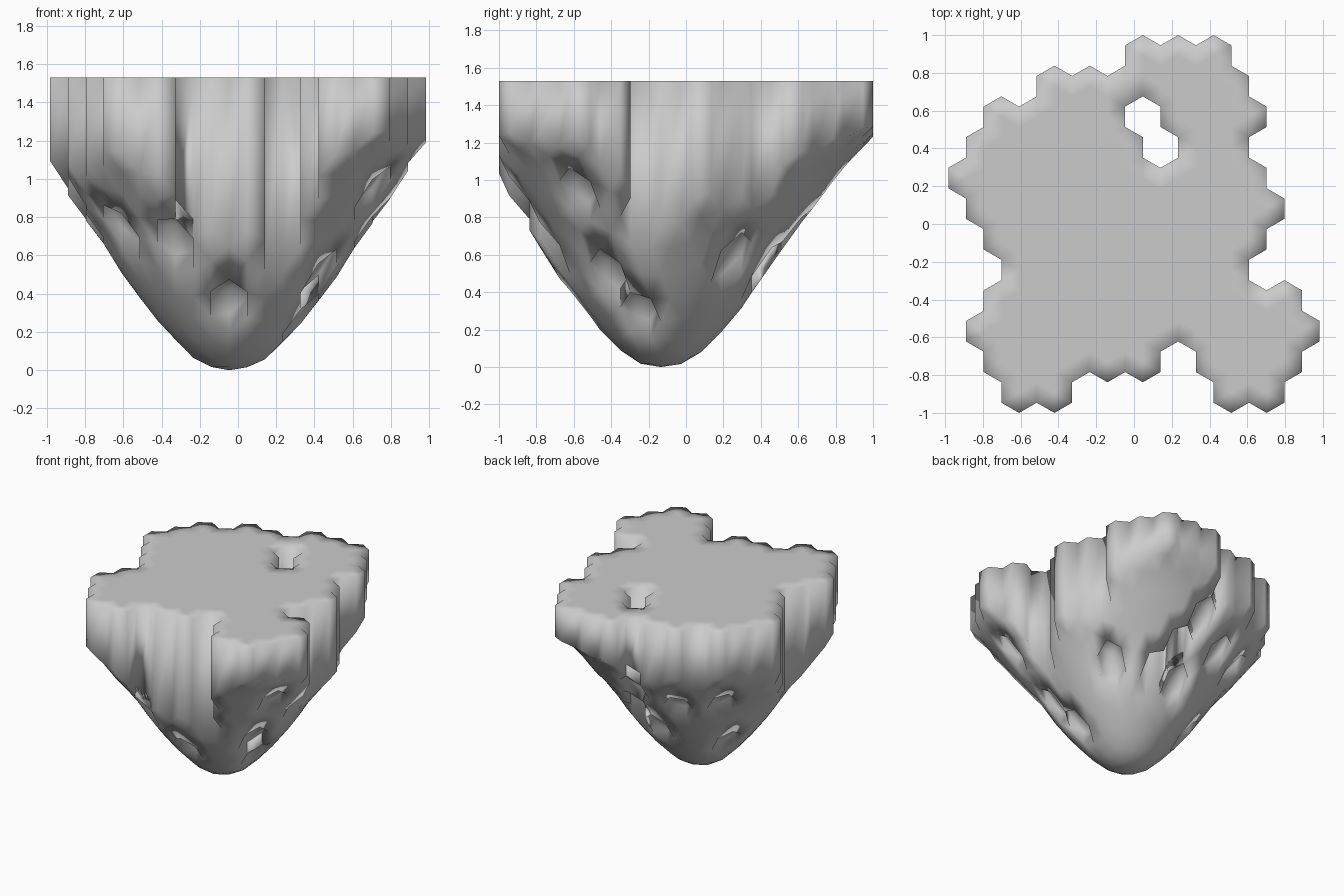
import bpy, bmesh
from math import cos, sin, radians, hypot, sqrt

if "Cube" in bpy.data.objects:
    bpy.data.objects.remove(bpy.data.objects["Cube"])

S = 2 / 18.5            # hexagon side
W = S * sqrt(3)         # hexagon width
TOP = 1.53
DENT = 0.10
TIP = (-0.04, -0.13)

# column range of filled hexagons per row, from back to front
ROWS = [[(0, 2)], [(-3, 2)], [(-4, 3)], [(-5, 2)], [(-5, 3)], [(-5, 3)],
        [(-4, 3)], [(-4, 2)], [(-4, 4)], [(-5, 4)], [(-4, 0), (2, 4)],
        [(-4, -3), (2, 3)]]
HOLES = {(2, 0), (3, 0)}
PITS = {(9, -1), (10, -2), (9, -4), (9, 3), (8, 2), (7, 1), (4, 2),
        (3, -4), (5, -3), (2, -2), (3, -1), (1, -1)}
# underside height by distance from the tip
PROFILE = [(0, 0), (.12, .02), (.2, .07), (.33, .2), (.43, .32), (.55, .48),
           (.7, .72), (.83, .87), (.98, 1.08), (1.13, 1.23), (1.5, 1.45)]


def under(x, y):
    r = hypot(x - TIP[0], y - TIP[1])
    for (a, p), (b, q) in zip(PROFILE, PROFILE[1:]):
        if r <= b:
            return p + (q - p) * (r - a) / (b - a)
    return TOP


def centre(row, k):
    return W * (k + .25 + .5 * (row % 2)), 1 - S - 1.5 * S * row


cells = {(r, k) for r, spans in enumerate(ROWS) for a, b in spans
         for k in range(a, b + 1)} - HOLES

bm = bmesh.new()
cache = {}


def vert(x, y, z, tag):
    key = (round(x * 500), round(y * 500), tag)
    if key not in cache:
        cache[key] = bm.verts.new((x, y, z))
    return cache[key]


def corners(cell):
    cx, cy = centre(*cell)
    return [(round(cx + S * cos(radians(30 + 60 * i)), 5),
             round(cy + S * sin(radians(30 + 60 * i)), 5)) for i in range(6)]


def edge_key(p, q):
    return frozenset((round(a * 100), round(b * 100)) for a, b in (p, q))


# count edge use to find the outline
use = {}
for c in cells:
    pts = corners(c)
    for i in range(6):
        k = edge_key(pts[i], pts[(i + 1) % 6])
        use[k] = use.get(k, 0) + 1

low = min(under(x, y) for c in cells for x, y in corners(c) + [centre(*c)])
for c in sorted(cells):
    pts, (cx, cy) = corners(c), centre(*c)
    pit = c in PITS
    lift = DENT if pit else 0
    top_mid = vert(cx, cy, TOP, "top")
    low_mid = vert(cx, cy, under(cx, cy) - low + lift, "low")
    for i in range(6):
        p, q = pts[i], pts[(i + 1) % 6]
        tp, tq = vert(*p, TOP, "top"), vert(*q, TOP, "top")
        lp, lq = (vert(*v, under(*v) - low, "low") for v in (p, q))
        bm.faces.new((top_mid, tp, tq))
        if pit:
            # recessed hexagon with short side walls
            rp, rq = (vert(*v, under(*v) - low + lift, c) for v in (p, q))
            bm.faces.new((low_mid, rq, rp))
            bm.faces.new((rp, rq, lq, lp))
        else:
            bm.faces.new((low_mid, lq, lp))
        # outer wall
        if use[edge_key(p, q)] == 1:
            bm.faces.new((lp, lq, tq, tp))

bm.normal_update()
me = bpy.data.meshes.new("floating_rock")
bm.to_mesh(me)
bm.free()
for poly in me.polygons:
    poly.use_smooth = True
ob = bpy.data.objects.new("floating_rock", me)
bpy.context.collection.objects.link(ob)
